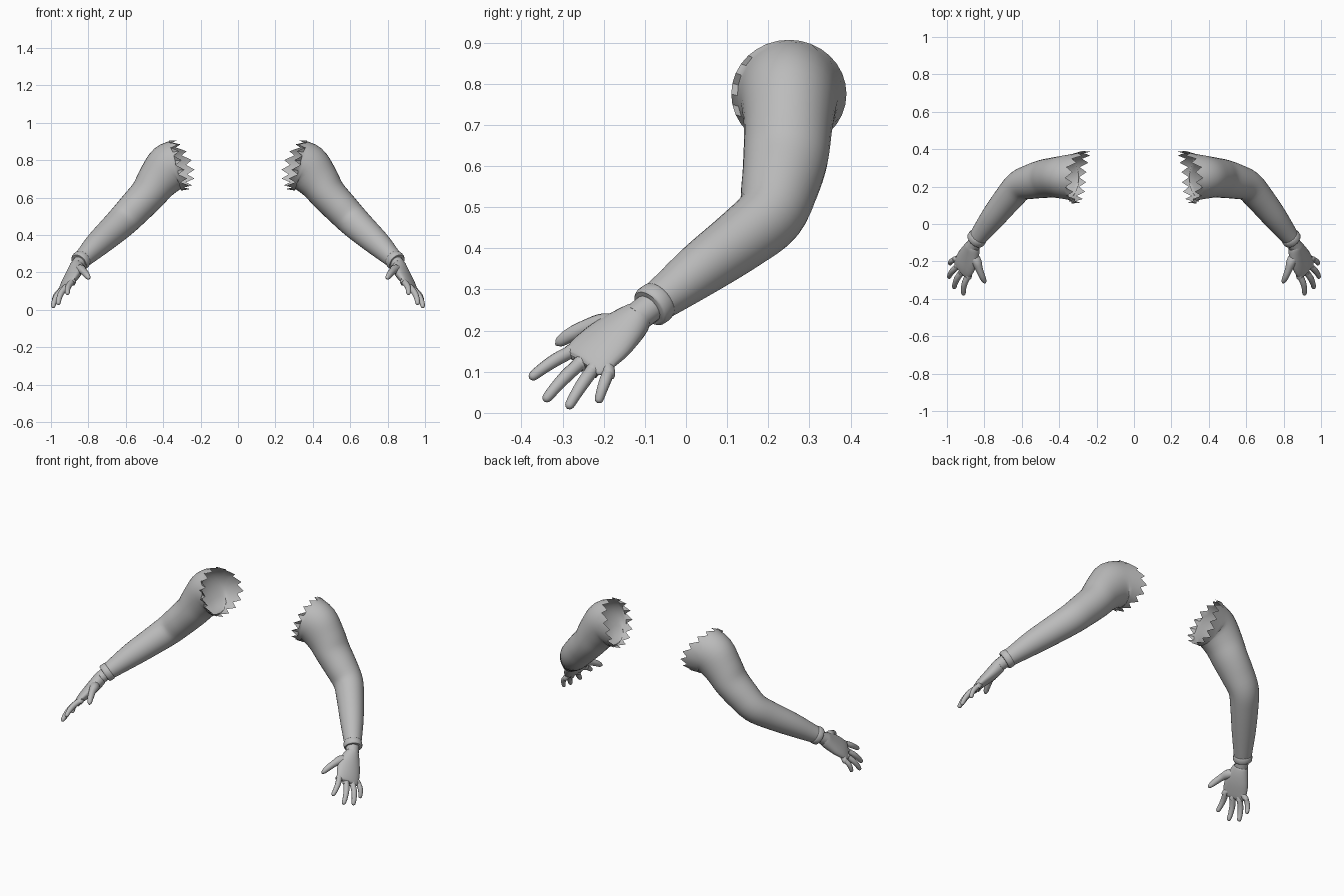
import bpy, bmesh, math
from mathutils import Vector

skin = bpy.data.materials.new("light_grey")
skin.diffuse_color = (0.5, 0.5, 0.5, 1)


def spline(keys, steps):
    """Smooth curve through keys of (x, y, z, half_a, half_b)."""
    k = [Vector(p) for p in keys]
    k = [2 * k[0] - k[1]] + k + [2 * k[-1] - k[-2]]
    out = []
    for i in range(1, len(k) - 2):
        p, q, r, s = k[i - 1:i + 3]
        for n in range(steps):
            t = n / steps
            out.append(0.5 * (2 * q + (r - p) * t + (2 * p - 5 * q + 4 * r - s) * t ** 2
                              + (3 * q - p - 3 * r + s) * t ** 3))
    return out + [k[-2]]


def loft(name, keys, ref, sides=16, steps=4, caps=(True, True), torn=None):
    """Elliptical sections along a path, mirrored to the other side."""
    path = spline(keys, steps)
    pts = [p.to_3d() if len(p) == 3 else Vector(p[:3]) for p in path]
    bm = bmesh.new()
    rings = []
    for i, p in enumerate(path):
        t = (pts[min(i + 1, len(pts) - 1)] - pts[max(i - 1, 0)]).normalized()
        a = (Vector(ref) - t * Vector(ref).dot(t)).normalized()
        b = a.cross(t)
        ring = []
        for j in range(sides):
            w = 2 * math.pi * j / sides
            co = pts[i] + a * p[3] * math.cos(w) + b * p[4] * math.sin(w)
            if torn and i == 0:
                co += torn(j, w)
            ring.append(bm.verts.new(co))
        rings.append(ring)
    for r, s in zip(rings, rings[1:]):
        for j in range(sides):
            n = (j + 1) % sides
            bm.faces.new((r[j], r[n], s[n], s[j]))
    if caps[0]:
        bm.faces.new(rings[0][::-1])
    if caps[1]:
        bm.faces.new(rings[-1])
    bmesh.ops.recalc_face_normals(bm, faces=bm.faces)
    me = bpy.data.meshes.new(name)
    bm.to_mesh(me)
    bm.free()
    me.materials.append(skin)
    ob = bpy.data.objects.new(name, me)
    bpy.context.collection.objects.link(ob)
    bpy.context.view_layer.objects.active = ob
    ob.select_set(True)
    bpy.ops.object.shade_smooth_by_angle(angle=math.radians(40))
    ob.select_set(False)
    ob.modifiers.new("mirror", 'MIRROR').use_mirror_merge = False
    return ob


# Torn shoulder rim: zigzag teeth, reaching further inward at the back
def rim(j, w):
    back = max(0, math.cos(w)) ** 2
    tooth = 0.022 if j % 2 else -0.018
    return Vector((-tooth - 0.055 * back, 0.012 * math.cos(w), 0))


# Arm from shoulder to wrist
loft("arm", [
    (0.315, 0.25, 0.775, 0.128, 0.137),
    (0.37, 0.25, 0.755, 0.117, 0.132),
    (0.43, 0.248, 0.69, 0.107, 0.112),
    (0.48, 0.242, 0.62, 0.103, 0.098),
    (0.545, 0.228, 0.55, 0.094, 0.092),
    (0.61, 0.205, 0.482, 0.083, 0.086),
    (0.67, 0.14, 0.425, 0.076, 0.079),
    (0.75, 0.04, 0.352, 0.066, 0.068),
    (0.81, -0.038, 0.293, 0.054, 0.054),
    (0.84, -0.077, 0.264, 0.047, 0.047)],
    (0, 1, 0), sides=32, caps=(False, True), torn=rim)

# Rolled cuff at the wrist opening
loft("cuff", [
    (0.830, -0.064, 0.274, 0.047, 0.047),
    (0.834, -0.069, 0.270, 0.052, 0.052),
    (0.846, -0.085, 0.258, 0.052, 0.052),
    (0.850, -0.090, 0.254, 0.047, 0.047)],
    (0, 1, 0), sides=24, steps=2)

# Wrist peg and palm
ACROSS = (0.07, 0.10, -0.05)
loft("wrist", [
    (0.84, -0.08, 0.262, 0.037, 0.037),
    (0.868, -0.125, 0.228, 0.037, 0.035)], ACROSS, steps=2)
loft("palm", [
    (0.860, -0.115, 0.235, 0.036, 0.032),
    (0.862, -0.119, 0.232, 0.042, 0.037),
    (0.872, -0.147, 0.208, 0.056, 0.037),
    (0.888, -0.185, 0.178, 0.069, 0.033),
    (0.908, -0.222, 0.147, 0.071, 0.026),
    (0.922, -0.245, 0.124, 0.066, 0.018),
    (0.926, -0.252, 0.118, 0.054, 0.010)], ACROSS, sides=24, steps=3)

# Fingers: knuckle collar plus a bent, tapering finger
FINGERS = {
    "index": ((0.885, -0.275, 0.150), (0.912, -0.380, 0.083), 0.0165),
    "middle": ((0.918, -0.255, 0.122), (0.962, -0.345, 0.028), 0.0165),
    "ring": ((0.940, -0.225, 0.106), (0.990, -0.288, 0.010), 0.016),
    "little": ((0.953, -0.188, 0.098), (0.984, -0.214, 0.024), 0.0145),
}
PALM = Vector((0.900, -0.200, 0.165))
OUT = Vector((0.8, 0.05, 0.5)).normalized()


def section(p, r):
    return (*p, r, r)


def finger(name, base, tip, r):
    base, tip = Vector(base), Vector(tip)
    d = tip - base
    root = base.lerp(PALM, 0.45)
    loft(name + "_knuckle", [section(root, r), section(base, r * 1.12),
                             section(base + d * 0.1, r * 1.1)], ACROSS, sides=12)
    shape = [(0.08, 1, 0.004), (0.4, 0.98, 0.011), (0.7, 0.86, 0.009),
             (0.9, 0.74, 0.003), (0.97, 0.52, 0.001), (1.0, 0.12, 0)]
    loft(name + "_finger", [section(base + d * t + OUT * lift, r * s)
                            for t, s, lift in shape], ACROSS, sides=12, steps=3)


for name, spec in FINGERS.items():
    finger(name, *spec)

# Thumb, with a fleshy root in the palm
loft("thumb", [
    (0.868, -0.155, 0.208, 0.026, 0.028),
    (0.842, -0.200, 0.215, 0.027, 0.027),
    (0.828, -0.240, 0.208, 0.020, 0.020),
    (0.812, -0.280, 0.190, 0.018, 0.017),
    (0.800, -0.306, 0.173, 0.013, 0.012),
    (0.796, -0.316, 0.165, 0.003, 0.003)], (0, 0, 1), sides=14)
